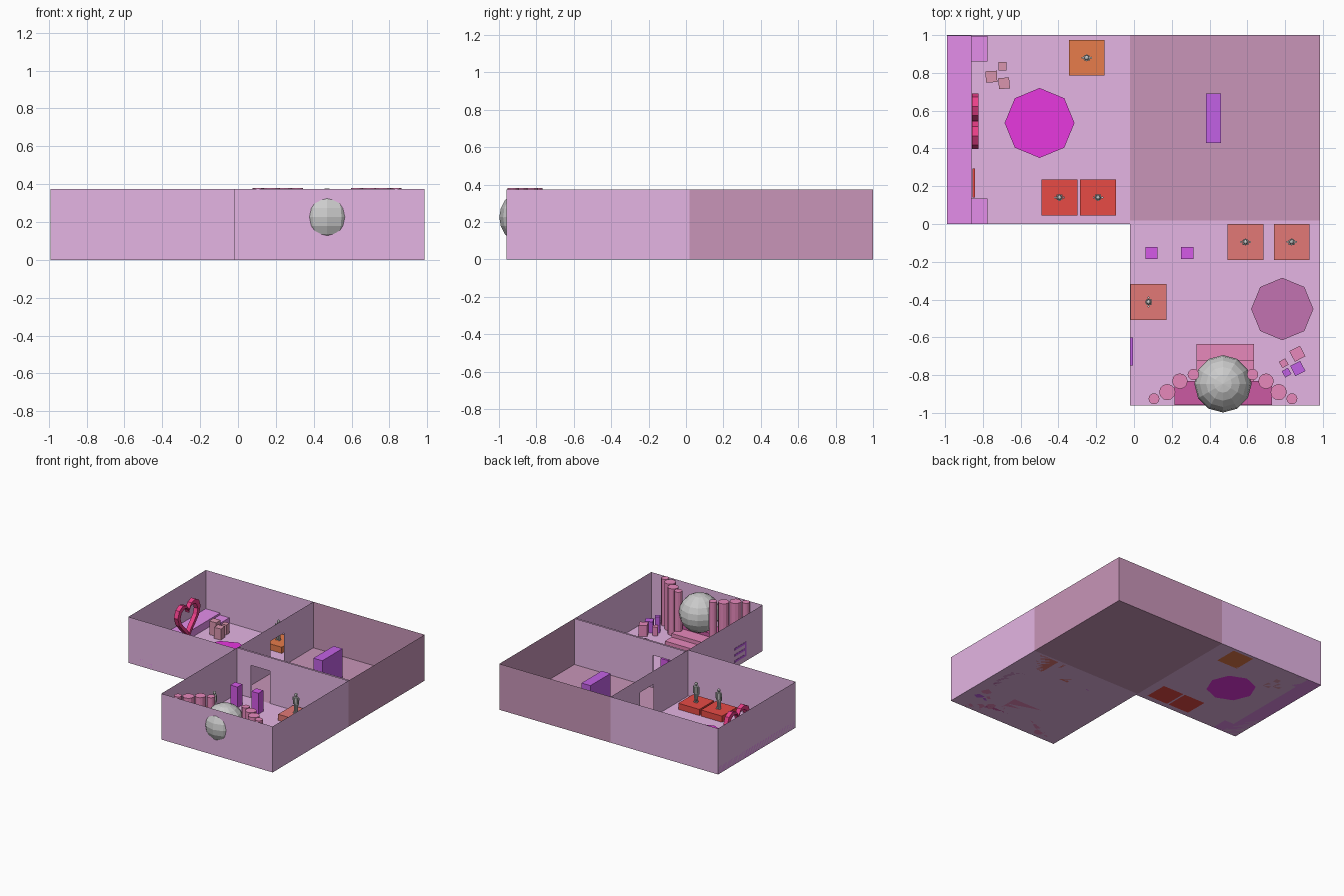
import bpy, bmesh, math
from mathutils import Matrix, Vector

if "Cube" in bpy.data.objects:
    bpy.data.objects.remove(bpy.data.objects["Cube"])

MATS = {}
def mat(name, rgb):
    m = bpy.data.materials.new(name)
    m.diffuse_color = (*rgb, 1)
    m.use_nodes = True
    m.node_tree.nodes["Principled BSDF"].inputs["Base Color"].default_value = m.diffuse_color
    MATS[name] = m

mat("pink", (0.78, 0.46, 0.77))
mat("mauve", (0.58, 0.30, 0.48))
mat("magenta", (0.77, 0.27, 0.82))
mat("bright_magenta", (0.80, 0.04, 0.74))
mat("plum", (0.54, 0.17, 0.44))
mat("rose", (0.80, 0.25, 0.50))
mat("dark_rose", (0.60, 0.10, 0.36))
mat("brick", (0.70, 0.30, 0.42))
mat("red", (0.80, 0.07, 0.06))
mat("orange", (0.80, 0.20, 0.07))
mat("coral", (0.76, 0.19, 0.18))
mat("crimson", (0.82, 0.05, 0.25))
mat("purple", (0.54, 0.12, 0.78))
mat("violet", (0.66, 0.10, 0.80))

def finish(bm, name, color=None):
    bmesh.ops.recalc_face_normals(bm, faces=bm.faces)
    me = bpy.data.meshes.new(name)
    bm.to_mesh(me)
    bm.free()
    ob = bpy.data.objects.new(name, me)
    bpy.context.collection.objects.link(ob)
    if color:
        me.materials.append(MATS[color])
    return ob

def add_box(bm, c, s, rot=0):
    m = Matrix.Translation(c) @ Matrix.Rotation(rot, 4, 'Z') @ Matrix.Diagonal((*s, 1))
    bmesh.ops.create_cube(bm, size=1, matrix=m)

def box(name, x0, x1, y0, y1, z0, z1, color):
    bm = bmesh.new()
    add_box(bm, ((x0+x1)/2, (y0+y1)/2, (z0+z1)/2), (x1-x0, y1-y0, z1-z0))
    return finish(bm, name, color)

def add_prism(bm, x, y, z0, z1, r, n, r2=None, rot=0):
    m = Matrix.Translation((x, y, (z0+z1)/2)) @ Matrix.Rotation(rot, 4, 'Z')
    bmesh.ops.create_cone(bm, cap_ends=True, segments=n, radius1=r,
                          radius2=r if r2 is None else r2, depth=z1-z0, matrix=m)

def prism(name, x, y, z0, z1, r, n, color):
    bm = bmesh.new()
    add_prism(bm, x, y, z0, z1, r, n)
    return finish(bm, name, color)

def floor(name, x0, x1, y0, y1, color):
    bm = bmesh.new()
    bm.faces.new([bm.verts.new(v) for v in
                  ((x0, y0, 0), (x1, y0, 0), (x1, y1, 0), (x0, y1, 0))])
    finish(bm, name, color)

H, DOOR = 0.375, 0.265
def wall(name, p, q, color, door=None):
    """Thin wall sheet from p to q, door = start and end distance along it."""
    p, q = Vector(p), Vector(q)
    L = (q - p).length
    d = (q - p) / L
    spans = [(0, L, 0)] if not door else [(0, door[0], 0), (*door, DOOR), (door[1], L, 0)]
    bm = bmesh.new()
    for a, b, z in spans:
        A, B = p + d*a, p + d*b
        bm.faces.new([bm.verts.new(v) for v in
                      ((A.x, A.y, z), (B.x, B.y, z), (B.x, B.y, H), (A.x, A.y, H))])
    finish(bm, name, color)

# Rooms: floors and walls
X0, XM, X1 = -0.99, -0.02, 0.985
YF, YM, YB = -0.96, 0.018, 1.0
floor("left_floor", X0, XM, 0, YB, "pink")
floor("front_floor", XM, X1, YF, YM, "pink")
floor("back_floor", XM, X1, YM, YB, "mauve")
wall("left_room_front_wall", (X0, 0), (XM, 0), "pink")
wall("left_room_side_wall", (X0, 0), (X0, YB), "pink")
wall("left_room_back_wall", (X0, YB), (XM, YB), "pink")
wall("left_room_door_wall", (XM, 0), (XM, YB), "pink", (0.45, 0.62))
wall("front_room_front_wall", (XM, YF), (X1, YF), "pink")
wall("front_room_left_wall", (XM, YF), (XM, 0), "pink")
wall("front_room_right_wall", (X1, YF), (X1, YM), "pink")
wall("front_room_door_wall", (XM, YM), (X1, YM), "pink", (0.125, 0.295))
wall("back_room_door_wall", (XM, YM+0.014), (X1, YM+0.014), "pink", (0.125, 0.295))
wall("back_room_back_wall", (XM, YB), (X1, YB), "mauve")
wall("back_room_right_wall", (X1, YM), (X1, YB), "mauve")

# Left room: raised walkway with a step at each end
box("walkway", X0, -0.86, 0, 0.998, 0, 0.06, "magenta")
box("walkway_step", -0.86, -0.775, 0, 0.135, 0, 0.045, "magenta")
box("walkway_step", -0.86, -0.775, 0.86, 0.995, 0, 0.045, "magenta")
box("walkway_plaque", -0.856, -0.842, 0.14, 0.295, 0.06, 0.12, "red")

# Heart arch, a rectangular section ring
bm = bmesh.new()
rings = []
N = 20
for i in range(N):
    t = 2*math.pi*i/N
    u = math.sin(t)**3
    v = (13*math.cos(t) - 5*math.cos(2*t) - 2*math.cos(3*t) - math.cos(4*t))
    row = []
    for s, x in ((1, -0.858), (1, -0.822), (0.76, -0.822), (0.76, -0.858)):
        row.append(bm.verts.new((x, 0.545 + 0.147*u*s, 0.205 + 0.0105*v*s)))
    rings.append(row)
for i in range(N):
    a, b = rings[i], rings[(i+1) % N]
    for k in range(4):
        bm.faces.new((a[k], a[(k+1) % 4], b[(k+1) % 4], b[k]))
finish(bm, "heart_arch", "crimson")

# Flat octagonal dance floors
prism("left_dance_floor", -0.5, 0.535, 0, 0.02, 0.185, 8, "bright_magenta")
prism("front_dance_floor", 0.785, -0.45, 0, 0.02, 0.165, 8, "plum")

# Loose turned blocks
for x, y, s, h, deg, c in ((-0.755, 0.78, 0.06, 0.11, 3, "brick"),
                           (-0.697, 0.835, 0.043, 0.08, 0, "brick"),
                           (-0.688, 0.745, 0.058, 0.09, 5, "brick"),
                           (0.865, -0.687, 0.063, 0.09, 27, "rose"),
                           (0.793, -0.737, 0.038, 0.07, 30, "rose"),
                           (0.867, -0.765, 0.06, 0.09, 27, "purple"),
                           (0.808, -0.787, 0.038, 0.13, 30, "purple")):
    bm = bmesh.new()
    add_box(bm, (x, y, h/2), (s, s, h), math.radians(deg))
    finish(bm, "block_stool", c)

def statue(x, y, z, deg):
    """Small standing figure about 0.16 tall."""
    bm = bmesh.new()
    for s in (-1, 1):
        add_prism(bm, s*0.009, 0, 0, 0.075, 0.006, 6, 0.009)
        add_box(bm, (s*0.010, -0.004, 0.004), (0.012, 0.022, 0.008))
        add_prism(bm, s*0.023, 0, 0.068, 0.126, 0.004, 6, 0.006)
    add_prism(bm, 0, 0, 0.07, 0.13, 0.014, 6, 0.019)
    add_prism(bm, 0, 0, 0.128, 0.142, 0.006, 6)
    bmesh.ops.create_uvsphere(bm, u_segments=8, v_segments=6, radius=0.013,
                              matrix=Matrix.Translation((0, 0, 0.149)))
    ob = finish(bm, "statue")
    ob.location = (x, y, z)
    ob.rotation_euler.z = math.radians(deg)

# Square plinths with statues
for x, y, c, deg in ((-0.25, 0.88, "orange", 0), (-0.395, 0.14, "red", 180),
                     (-0.19, 0.14, "red", 180), (0.59, -0.095, "coral", 0),
                     (0.835, -0.095, "coral", 0), (0.077, -0.413, "coral", 90)):
    box("plinth", x-0.095, x+0.095, y-0.095, y+0.095, 0, 0.05, c)
    statue(x, y, 0.05, deg)

# Back room counter and door posts
box("counter", 0.38, 0.46, 0.43, 0.69, 0, 0.24, "purple")
for x in (0.092, 0.282):
    box("door_post", x-0.032, x+0.032, -0.185, -0.122, 0, 0.17, "violet")

# Stage with two steps
box("stage", 0.215, 0.73, -0.957, -0.83, 0, 0.09, "dark_rose")
box("stage_upper_step", 0.33, 0.635, -0.83, -0.72, 0, 0.06, "rose")
box("stage_lower_step", 0.33, 0.635, -0.72, -0.635, 0, 0.03, "rose")

# Columns mirrored about the stage centre
for dx, y, r in ((0.365, -0.925, 0.029), (0.295, -0.89, 0.043),
                 (0.228, -0.832, 0.041), (0.157, -0.797, 0.030)):
    for s in (-1, 1):
        prism("stage_column", 0.471 + s*dx, y, 0, 0.381, r, 12, "rose")

# Faceted globe pushing through the front wall
bm = bmesh.new()
bmesh.ops.create_uvsphere(bm, u_segments=12, v_segments=10, radius=0.152,
                          matrix=Matrix.Translation((0.471, -0.846, 0.226)))
finish(bm, "globe")

# Slatted rack on the left wall of the front room
bm = bmesh.new()
for z in (0.05, 0.10, 0.15):
    add_box(bm, (-0.013, -0.675, z), (0.018, 0.15, 0.018))
add_box(bm, (-0.013, -0.741, 0.10), (0.018, 0.018, 0.118))
finish(bm, "wall_rack", "purple")
